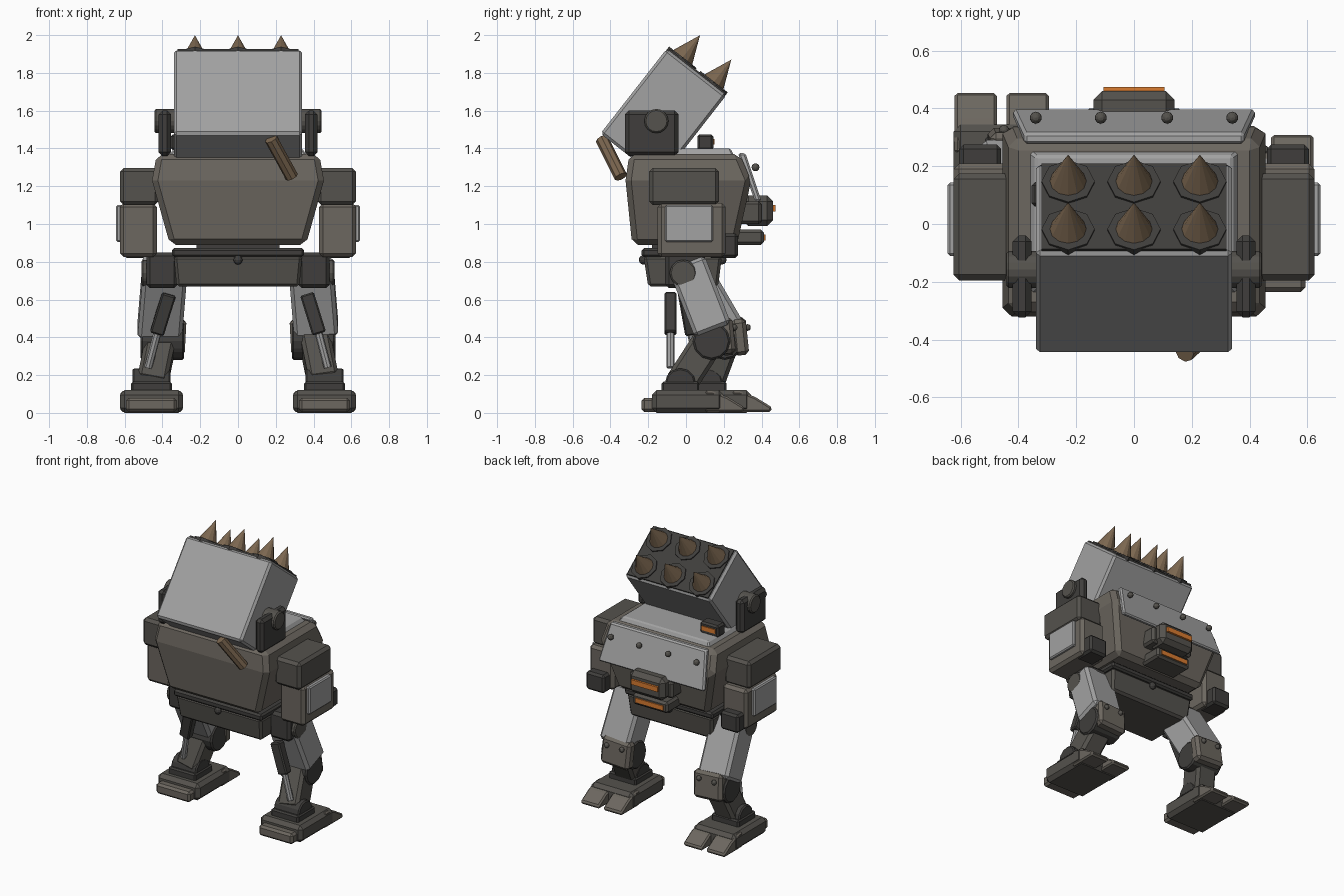
import bpy, bmesh, math
from mathutils import Vector, Matrix, Euler

if "Cube" in bpy.data.objects:
    bpy.data.objects.remove(bpy.data.objects["Cube"])

def mat(name, c):
    m = bpy.data.materials.new(name)
    m.diffuse_color = (*c, 1)
    m.use_nodes = True
    m.node_tree.nodes["Principled BSDF"].inputs["Base Color"].default_value = m.diffuse_color
    return m

HULL = mat("hull_grey", (.15, .135, .115))
MID = mat("mid_grey", (.09, .085, .075))
DARK = mat("dark_grey", (.05, .048, .045))
LIGHT = mat("light_grey", (.36, .36, .36))
BROWN = mat("warhead_brown", (.2, .135, .08))
ORANGE = mat("orange_light", (.7, .2, .03))

def finish(name, bm, m, bevel=0.0):
    bmesh.ops.recalc_face_normals(bm, faces=bm.faces)
    me = bpy.data.meshes.new(name)
    bm.to_mesh(me)
    bm.free()
    o = bpy.data.objects.new(name, me)
    bpy.context.collection.objects.link(o)
    me.materials.append(m)
    if bevel:
        b = o.modifiers.new("bevel", 'BEVEL')
        b.width, b.segments, b.limit_method = bevel, 1, 'ANGLE'
    return o

def block(name, size, matrix, m, bevel=.015):
    bm = bmesh.new()
    bmesh.ops.create_cube(bm, size=1, matrix=matrix @ Matrix.Diagonal((*size, 1)))
    return finish(name, bm, m, bevel)

def box(name, x, y, z, m, bevel=.015):
    """Box from min/max pairs."""
    c = [(a + b) / 2 for a, b in (x, y, z)]
    s = [abs(b - a) for a, b in (x, y, z)]
    return block(name, s, Matrix.Translation(c), m, bevel)

def axis_matrix(p, q):
    """Frame at the middle of p-q, local z along it, local x kept near world x."""
    p, q = Vector(p), Vector(q)
    z = (q - p).normalized()
    y = z.cross(Vector((1, 0, 0))).normalized()
    x = y.cross(z)
    r = Matrix((x, y, z)).transposed().to_4x4()
    return Matrix.Translation((p + q) / 2) @ r, (q - p).length

def beam(name, p, q, w, d, m, bevel=.015):
    M, l = axis_matrix(p, q)
    return block(name, (w, d, l), M, m, bevel)

def rod(name, p, q, r, m, r2=None, n=12, bevel=0):
    p, q = Vector(p), Vector(q)
    M = Matrix.Translation((p + q) / 2) @ (q - p).to_track_quat('Z', 'Y').to_matrix().to_4x4()
    bm = bmesh.new()
    bmesh.ops.create_cone(bm, cap_ends=True, segments=n, radius1=r,
                          radius2=r if r2 is None else r2, depth=(q - p).length, matrix=M)
    return finish(name, bm, m, bevel)

def rivet(name, p, r, m):
    bm = bmesh.new()
    bmesh.ops.create_uvsphere(bm, u_segments=10, v_segments=6, radius=r, matrix=Matrix.Translation(p))
    return finish(name, bm, m)

def loft(name, rings, m, bevel):
    """Stack of rectangles (z, half width, y0, y1)."""
    bm = bmesh.new()
    vs = [[bm.verts.new(c) for c in ((-w, a, z), (w, a, z), (w, b, z), (-w, b, z))] for z, w, a, b in rings]
    for lo, hi in zip(vs, vs[1:]):
        for i in range(4):
            j = (i + 1) % 4
            bm.faces.new((lo[i], lo[j], hi[j], hi[i]))
    bm.faces.new(vs[0])
    bm.faces.new(vs[-1])
    return finish(name, bm, m, bevel)

def prism(name, pts, x0, x1, m, bevel=.01):
    """Profile in y-z pushed along x."""
    bm = bmesh.new()
    a = [bm.verts.new((x0, *p)) for p in pts]
    b = [bm.verts.new((x1, *p)) for p in pts]
    for i in range(len(pts)):
        j = (i + 1) % len(pts)
        bm.faces.new((a[i], a[j], b[j], b[i]))
    bm.faces.new(a)
    bm.faces.new(b)
    return finish(name, bm, m, bevel)

# torso hull, roof plate and riveted sloping armour
loft("torso_hull", [(.89, .36, -.285, .27), (1.23, .455, -.32, .345), (1.37, .43, -.30, .285)], HULL, .03)
loft("roof_plate", [(1.36, .365, -.24, .255), (1.40, .34, -.22, .235)], LIGHT, .008)
loft("chest_armour", [(1.12, .42, .365, .40), (1.375, .38, .275, .315)], LIGHT, .01)
for x in (-.34, -.115, .115, .34):
    rivet("armour_rivet", (x, .368, 1.30), .021, MID)
# visor and chin lights
box("visor_mount", (-.17, .17), (.25, .40), (1.0, 1.12), MID)
box("visor_housing", (-.14, .14), (.30, .46), (.99, 1.15), MID, .03)
box("visor_light", (-.105, .105), (.44, .475), (1.065, 1.10), ORANGE, 0)
box("chin_housing", (-.14, .14), (.24, .412), (.89, .97), MID, .015)
box("chin_light", (-.11, .11), (.39, .42), (.912, .945), ORANGE, 0)
# roof sensor
box("roof_sensor", (-.355, -.21), (.06, .145), (1.39, 1.475), DARK, .012)
box("roof_sensor_light", (-.335, -.23), (.13, .152), (1.42, 1.45), ORANGE, 0)

# missile launcher, built in a tilted frame
T = Matrix.Translation((0, -.12, 1.58)) @ Euler((math.radians(-38), 0, 0)).to_matrix().to_4x4()
block("launcher_box", (.68, .40, .57), T, LIGHT, .015)
block("launcher_face", (.64, .375, .02), T @ Matrix.Translation((0, 0, .284)), DARK, 0)
for x in (-.228, 0, .228):
    for y in (-.105, .105):
        at = lambda z: T @ Vector((x, y, z))
        rod("tube_collar", at(.27), at(.302), .092, DARK, n=8)
        rod("missile_tip", at(.30), at(.45), .064, BROWN, 0, n=12)
rod("exhaust_pipe", (.175, -.445, 1.45), (.285, -.345, 1.25), .035, BROWN, n=8)

# pelvis and waist
loft("waist_neck", [(.86, .22, -.18, .16), (.90, .22, -.18, .16)], DARK, 0)
loft("waist_plate", [(.825, .35, -.235, .20), (.872, .35, -.235, .20)], DARK, .012)
loft("pelvis", [(.668, .325, -.20, .17), (.83, .34, -.225, .19)], MID, .015)
for y in (-.225, .19):
    rivet("waist_bolt", (0, y, .81), .025, DARK)

def side(s, dk, df):
    """One side: launcher bracket, arm and leg; dk, df shift knee and foot forward."""
    X = lambda a, b: (s * a, s * b)
    # launcher bracket with pivot
    box("launcher_bracket", X(.355, .42), (-.323, -.04), (1.36, 1.60), DARK, .02)
    rod("launcher_pivot", (s * .33, -.157, 1.545), (s * .442, -.157, 1.545), .064, MID, n=16, bevel=.008)
    # arm
    box("shoulder", X(.42, .625), (-.195, .175), (1.10, 1.297), MID, .02)
    box("forearm", X(.43, .625), (-.15, .21), (.825, 1.11), HULL, .02)
    box("arm_plate", X(.61, .645), (-.11, .143), (.905, 1.10), LIGHT, .008)
    box("arm_muzzle", X(.46, .605), (.12, .275), (.82, .95), DARK, .015)
    # hip
    box("hip_block", X(.32, .485), (-.11, .10), (.66, .85), DARK, .02)
    rod("hip_joint", (s * .30, -.015, .74), (s * .51, -.015, .74), .072, MID, n=12, bevel=.008)
    # thigh, knee, shin
    ky, ay = .135 + dk, -.03 + df
    beam("thigh", (s * .385, .005, .79), (s * .415, .145 + dk, .43), .235, .205, LIGHT, .02)
    rod("knee_joint", (s * .285, ky, .38), (s * .515, ky, .38), .10, DARK, n=12, bevel=.01)
    beam("knee_plate", (s * .395, .225 + dk, .31), (s * .385, .205 + dk, .50), .225, .08, HULL, .02)
    for o in (-.06, .06):
        rivet("knee_rivet", (s * (.39 + o), .255 + dk, .452), .018, MID)
    beam("shin", (s * .40, ky + .01, .42), (s * .455, ay, .15), .16, .17, MID, .02)
    # rear leg piston
    py = .5 * (dk + df)
    beam("piston_sleeve", (s * .365, -.082 + dk, .63), (s * .43, -.082 + py, .42), .075, .062, DARK, .008)
    rod("piston_rod", (s * .425, -.082 + py, .43), (s * .475, -.082 + df, .24), .021, LIGHT, n=8)
    # ankle and foot
    c = .458
    rod("ankle_joint", (s * (c - .1), ay, .155), (s * (c + .1), ay, .155), .082, DARK, n=12, bevel=.008)
    box("ankle_block", X(c - .108, c + .108), (-.13 + df, .07 + df), (.11, .165), DARK, .01)
    box("foot", X(c - .167, c + .167), (-.18 + df, .20 + df), (0, .12), MID, .025)
    box("heel", X(c - .135, c + .135), (-.235 + df, -.10 + df), (.005, .08), HULL, .015)
    toe = [(.10, .005), (.305, .005), (.31, .03), (.22, .085), (.14, .115), (.10, .115)]
    toe = [(y + df, z) for y, z in toe]
    for o in (-.09, .09):
        prism("toe", toe, s * (c + o - .073), s * (c + o + .073), HULL, .01)

side(1, 0, 0)
side(-1, .07, .145)
